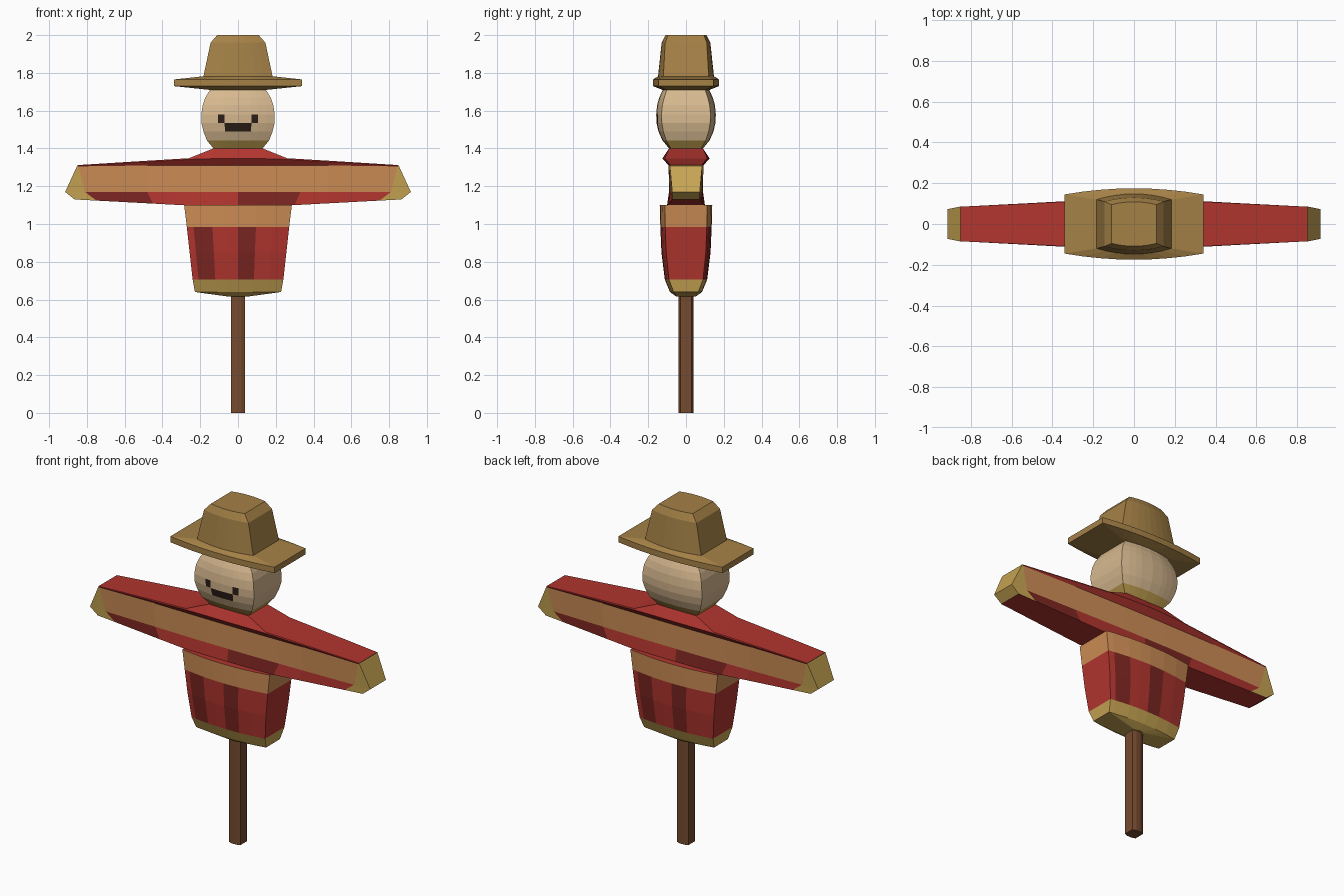
import bpy, bmesh

if "Cube" in bpy.data.objects:
    bpy.data.objects.remove(bpy.data.objects["Cube"])

# Palette (sRGB 0-255)
PALETTE = {
    "red": (176, 56, 50), "dark_red": (122, 42, 38), "tan": (204, 140, 86),
    "straw": (198, 163, 84), "felt": (163, 128, 72), "sack": (214, 183, 142),
    "wood": (116, 76, 50), "charcoal": (48, 36, 30),
}
NAMES = list(PALETTE)
MATS = []
for key, rgb in PALETTE.items():
    m = bpy.data.materials.new(key)
    m.diffuse_color = (*[(c / 255) ** 2.2 for c in rgb], 1)
    m.use_nodes = True
    m.node_tree.nodes["Principled BSDF"].inputs["Base Color"].default_value = m.diffuse_color
    MATS.append(m)


def loft(name, rings, colour, cap_start, cap_end):
    """Skin closed rings; colour(i, j) names the material of each face."""
    bm = bmesh.new()
    vs = [[bm.verts.new(p) for p in ring] for ring in rings]
    n = len(rings[0])

    def face(verts, col):
        bm.faces.new(verts).material_index = NAMES.index(col)

    for i in range(len(vs) - 1):
        for j in range(n):
            k = (j + 1) % n
            face((vs[i][j], vs[i][k], vs[i + 1][k], vs[i + 1][j]), colour(i, j))
    for ring, col in ((vs[0], cap_start), (vs[-1], cap_end)):
        for j in range(n // 2 - 1):
            face((ring[j], ring[j + 1], ring[n - 2 - j], ring[n - 1 - j]), col)
    bmesh.ops.recalc_face_normals(bm, faces=bm.faces[:])
    me = bpy.data.meshes.new(name)
    bm.to_mesh(me)
    bm.free()
    for m in MATS:
        me.materials.append(m)
    ob = bpy.data.objects.new(name, me)
    bpy.context.collection.objects.link(ob)
    return ob


def bowed(levels, us):
    """Rings with flat sides and bowed front/back: (z, half x, mid y, corner y)."""
    rings = []
    for z, a, mid, corner in levels:
        front = [(a * u, -(corner + (mid - corner) * (1 - u * u)), z) for u in us]
        rings.append(front + [(-x, -y, z) for x, y, z in front])
    return rings


EVEN = [-1, -.75, -.5, -.25, 0, .25, .5, .75, 1]

# Pole
loft("pole", bowed([(0, .037, .04, .03), (.63, .037, .04, .03)], [-1, -.4, .4, 1]),
     lambda i, j: "wood", "wood", "wood")

# Torso: straw hem, striped shirt, tan band (back is the front turned round)
TORSO_U = [-1, -.87, -.5, -.25, 0, .35, .68, 1]


def torso_colour(i, j):
    if i < 2:
        return "straw"
    if i == 4:
        return "tan"
    return "dark_red" if j % len(TORSO_U) in (1, 4) else "red"


loft("torso", bowed([(.615, .045, .05, .045), (.64, .228, .085, .065),
                     (.705, .24, .112, .09), (.85, .256, .13, .105),
                     (.985, .271, .136, .11), (1.10, .285, .139, .112)], TORSO_U),
     torso_colour, "straw", "red")

# Arms: sections of (x, y, z) from top edge to bottom edge
HALF = [
    [(0, .09, 1.40), (0, .125, 1.347), (0, .092, 1.31), (0, .09, 1.17), (0, .10, 1.10)],
    [(.13, .09, 1.40), (.13, .122, 1.346), (.13, .092, 1.31), (.15, .09, 1.17), (.15, .099, 1.10)],
    [(.26, .113, 1.348), (.26, .116, 1.342), (.3, .09, 1.31), (.33, .087, 1.17), (.3, .096, 1.10)],
    [(.48, .102, 1.335), (.48, .104, 1.329), (.48, .088, 1.31), (.48, .084, 1.17), (.45, .09, 1.108)],
    [(.846, .085, 1.312), (.846, .085, 1.308), (.845, .085, 1.305), (.81, .076, 1.17), (.75, .077, 1.124)],
    [(.85, .085, 1.312), (.85, .085, 1.308), (.853, .085, 1.305), (.915, .073, 1.17), (.865, .072, 1.13)],
]
stations = [[(-x, y, z) for x, y, z in s] for s in HALF[:0:-1]] + HALF
arm_rings = [[(x, -y, z) for x, y, z in s] + s[::-1] for s in stations]


def arm_colour(i, j):
    if j in (4, 9):
        return "red"
    row, k = (j, i) if j < 4 else (8 - j, 9 - i)
    if i in (0, 9) and row > 0:
        return "straw"
    if row == 2:
        return "tan"
    return "dark_red" if row == 3 and k in (1, 5, 6) else "red"


loft("arms", arm_rings, arm_colour, "straw", "straw")

# Head with eyes and mouth as coloured faces on the front
HEAD_U = [-1, -.78, -.55, -.37, 0, .37, .55, .78, 1]


def head_colour(i, j):
    if i == 0:
        return "straw"
    if (i == 2 and j in (3, 4)) or (i == 3 and j in (2, 5)):
        return "charcoal"
    return "sack"


loft("head", bowed([(1.40, .13, .09, .08), (1.443, .165, .125, .105),
                    (1.49, .183, .146, .12), (1.535, .194, .156, .128),
                    (1.58, .194, .158, .13), (1.63, .187, .153, .125),
                    (1.67, .173, .142, .115), (1.715, .145, .12, .1)], HEAD_U),
     head_colour, "straw", "sack")

# Hat: brim and tapered crown
loft("hat", bowed([(1.71, .15, .125, .1), (1.73, .34, .175, .145),
                   (1.765, .34, .175, .145), (1.782, .183, .148, .12),
                   (1.96, .145, .129, .11), (2.0, .11, .109, .095)], EVEN),
     lambda i, j: "felt", "felt", "felt")
